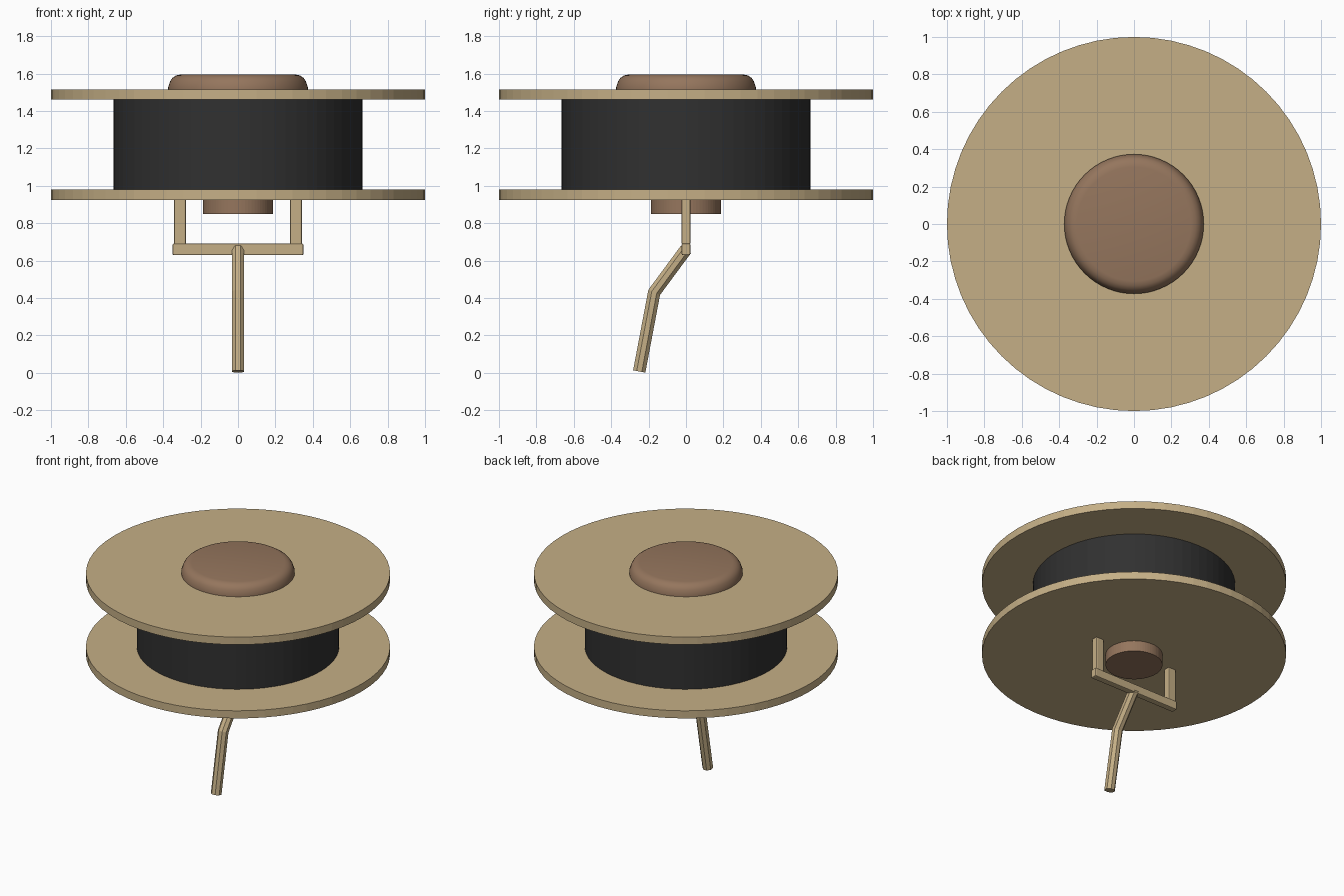
import bpy, bmesh, math
from mathutils import Vector

cube = bpy.data.objects.get("Cube")
if cube:
    bpy.data.objects.remove(cube, do_unlink=True)


def material(name, rgb):
    m = bpy.data.materials.new(name)
    m.use_nodes = True
    m.diffuse_color = (*rgb, 1)
    m.node_tree.nodes["Principled BSDF"].inputs["Base Color"].default_value = (*rgb, 1)
    return m


tan = material("pale wood", (0.56, 0.43, 0.24))
brown = material("brown wood", (0.30, 0.18, 0.11))
black = material("black wrap", (0.03, 0.03, 0.03))


def finish(name, bm, mat):
    bmesh.ops.recalc_face_normals(bm, faces=bm.faces)
    me = bpy.data.meshes.new(name)
    bm.to_mesh(me)
    bm.free()
    ob = bpy.data.objects.new(name, me)
    bpy.context.collection.objects.link(ob)
    me.materials.append(mat)
    return ob


def skin(bm, rings):
    """Join rings of points into a closed solid."""
    rings = [[bm.verts.new(p) for p in ring] for ring in rings]
    n = len(rings[0])
    for a, b in zip(rings, rings[1:]):
        for i in range(n):
            j = (i + 1) % n
            bm.faces.new((a[i], a[j], b[j], b[i]))
    bm.faces.new(rings[0])
    bm.faces.new(rings[-1])


def turned(name, profile, mat, sides=64):
    """Solid of revolution from (radius, height) pairs."""
    bm = bmesh.new()
    angles = [2 * math.pi * i / sides for i in range(sides)]
    skin(bm, [[(r * math.cos(a), r * math.sin(a), z) for a in angles]
              for r, z in profile])
    return finish(name, bm, mat)


def box(name, centre, size, mat, bevel=0.007):
    bm = bmesh.new()
    bmesh.ops.create_cube(bm, size=1)
    for v in bm.verts:
        v.co = Vector(s * c for s, c in zip(size, v.co)) + Vector(centre)
    ob = finish(name, bm, mat)
    mod = ob.modifiers.new("soft edges", "BEVEL")
    mod.width = bevel
    mod.segments = 2
    return ob


def rod(name, path, radius, mat, sides=8):
    """Faceted rod along a path in the YZ plane, mitred at its bends."""
    bm = bmesh.new()
    pts = [Vector((0, y, z)) for y, z in path]
    side = Vector((1, 0, 0))
    rings = []
    for i, p in enumerate(pts):
        d_in = (p - pts[max(i - 1, 0)]).normalized()
        d_out = (pts[min(i + 1, len(pts) - 1)] - p).normalized()
        along = (d_in + d_out).normalized()
        stretch = 1 / max(along.dot(d_in), along.dot(d_out))
        across = along.cross(side) * stretch
        rings.append([p + radius * (side * math.cos(a) + across * math.sin(a))
                      for a in (2 * math.pi * (k + 0.5) / sides for k in range(sides))])
    skin(bm, rings)
    return finish(name, bm, mat)


# Spool: two flanges around a dark core
turned("lower_flange", [(1, 0.925), (1, 0.98)], tan)
turned("upper_flange", [(1, 1.46), (1, 1.515)], tan)
turned("core", [(0.665, 0.97), (0.665, 1.47)], black)

# Rounded cap on top and axle end below
cap = turned("top_cap", [(0.373, 1.505), (0.373, 1.528), (0.362, 1.56), (0.35, 1.577),
                         (0.33, 1.59), (0.305, 1.595)], brown)
turned("axle_end", [(0.187, 0.848), (0.187, 0.94)], brown)

# Crank yoke: two posts and a crossbar
for label, x in (("left", 0.31), ("right", -0.31)):
    box(label + "_post", (x, 0, 0.81), (0.062, 0.046, 0.25), tan)
box("crossbar", (0, 0, 0.66), (0.70, 0.046, 0.062), tan)

# Bent crank handle
rod("crank_handle", [(0, 0.66), (-0.17, 0.43), (-0.25, 0.007)], 0.036, tan)

# Smooth the rounded cap only
bpy.ops.object.select_all(action="DESELECT")
cap.select_set(True)
bpy.context.view_layer.objects.active = cap
bpy.ops.object.shade_smooth_by_angle(angle=math.radians(35))
